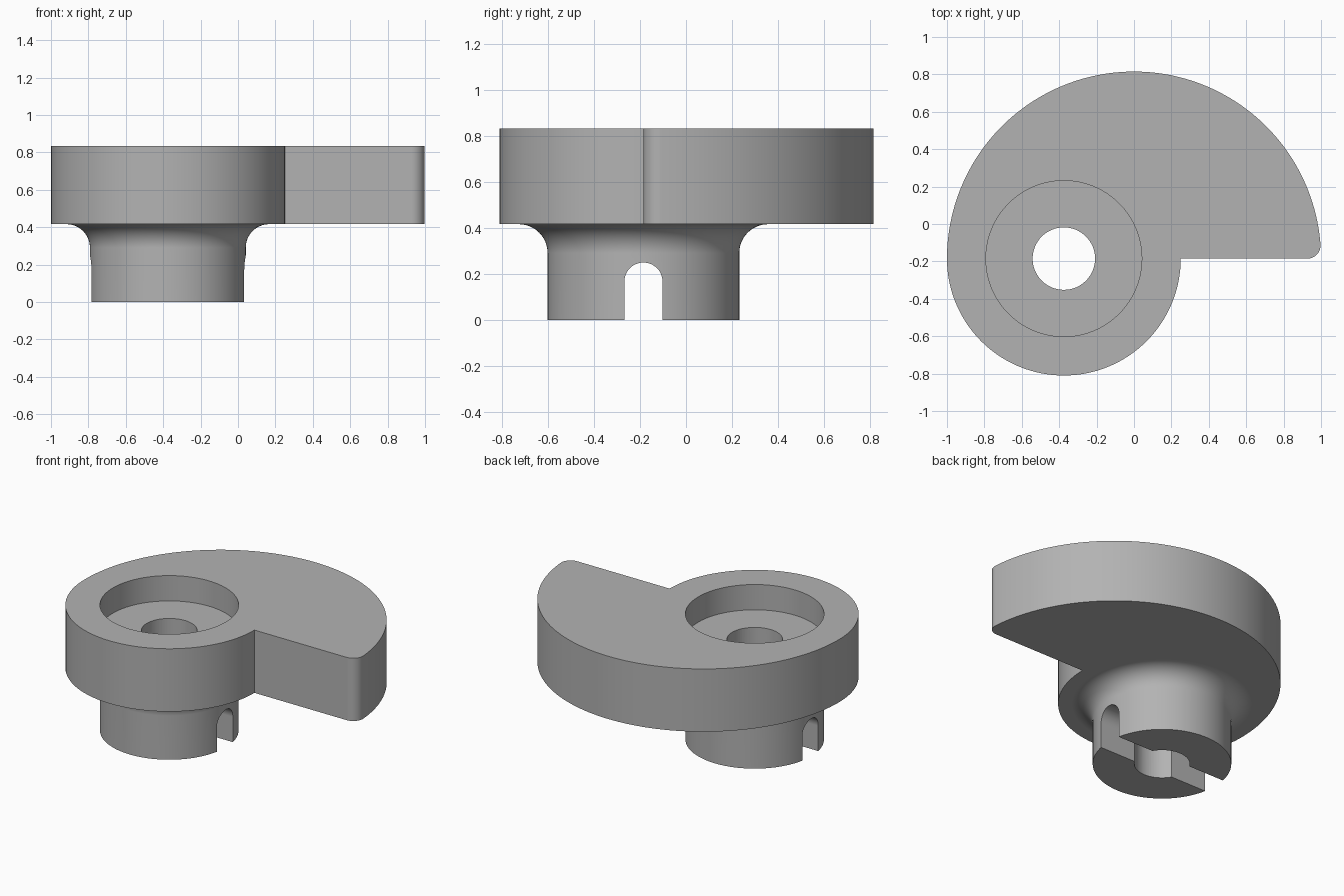
import bpy, bmesh, math
from mathutils import Vector

if "Cube" in bpy.data.objects:
    bpy.data.objects.remove(bpy.data.objects["Cube"], do_unlink=True)

AX, AY = -0.375, -0.185        # hub axis
UNIT = 0.4167                  # plate thickness, shaft radius and shaft height
TOP = 2 * UNIT
HUB_R, CAM_R, TIP_R = 0.625, 1.0, 0.07
HOLE_R, SLOT_R, FILLET = 0.167, 0.083, 0.125

grey = bpy.data.materials.new("grey")
grey.use_nodes = True
grey.diffuse_color = (0.45, 0.45, 0.45, 1)
grey.node_tree.nodes["Principled BSDF"].inputs["Base Color"].default_value = (0.45, 0.45, 0.45, 1)


def arc(cx, cy, r, a0, a1, n):
    """Points on an arc, angles in degrees."""
    angles = [math.radians(a0 + (a1 - a0) * i / n) for i in range(n + 1)]
    return [(cx + r * math.cos(a), cy + r * math.sin(a)) for a in angles]


def finish(bm, name):
    bmesh.ops.remove_doubles(bm, verts=bm.verts, dist=1e-5)
    bmesh.ops.recalc_face_normals(bm, faces=bm.faces)
    mesh = bpy.data.meshes.new(name)
    bm.to_mesh(mesh)
    bm.free()
    mesh.materials.append(grey)
    obj = bpy.data.objects.new(name, mesh)
    bpy.context.collection.objects.link(obj)
    return obj


def prism(name, points, direction):
    """Extrude a closed 3D outline along a direction."""
    bm = bmesh.new()
    face = bm.faces.new([bm.verts.new(p) for p in points])
    side = bmesh.ops.extrude_face_region(bm, geom=[face])
    moved = [v for v in side["geom"] if isinstance(v, bmesh.types.BMVert)]
    bmesh.ops.translate(bm, verts=moved, vec=direction)
    return finish(bm, name)


def lathe(name, profile, steps=128):
    """Spin a (radius, z) profile round the hub axis."""
    bm = bmesh.new()
    verts = [bm.verts.new((AX + r, AY, z)) for r, z in profile]
    edges = [bm.edges.new(pair) for pair in zip(verts, verts[1:])]
    bmesh.ops.spin(bm, geom=verts + edges, cent=(AX, AY, 0), axis=(0, 0, 1),
                   angle=2 * math.pi, steps=steps)
    return finish(bm, name)


# Cam plate: hub half circle, large half circle, rounded tip
tip_x = math.sqrt((CAM_R - TIP_R) ** 2 - TIP_R ** 2)
tip_angle = math.degrees(math.atan2(TIP_R, tip_x))
outline = arc(AX, AY, HUB_R, 360, 180, 64)
outline += arc(0, AY, CAM_R, 180, tip_angle, 96)[1:]
outline += arc(tip_x, AY + TIP_R, TIP_R, tip_angle, -90, 12)[1:]
cam = prism("cam_body", [(x, y, UNIT) for x, y in outline], Vector((0, 0, UNIT)))

# Shaft with a concave fillet under the plate
profile = [(0, 0), (UNIT, 0)]
profile += arc(UNIT + FILLET, UNIT - FILLET, FILLET, 180, 90, 12)
profile += [(UNIT + FILLET, 0.55), (0, 0.55)]
shaft = lathe("shaft", profile)

# Cutters: round recess, through hole, arched cross slot
recess = lathe("recess_cutter", [(0, TOP - 0.168), (UNIT, TOP - 0.168), (UNIT, 1), (0, 1)])
hole = lathe("hole_cutter", [(0, -0.2), (HOLE_R, -0.2), (HOLE_R, 1.1), (0, 1.1)], 64)
arch = [(AY - SLOT_R, -0.1)] + arc(AY, 0.167, SLOT_R, 180, 0, 24) + [(AY + SLOT_R, -0.1)]
slot = prism("slot_cutter", [(AX - 0.6, y, z) for y, z in arch], Vector((1.2, 0, 0)))

bpy.context.view_layer.objects.active = cam
for tool, mode in ((shaft, "UNION"), (recess, "DIFFERENCE"),
                   (hole, "DIFFERENCE"), (slot, "DIFFERENCE")):
    mod = cam.modifiers.new(tool.name, "BOOLEAN")
    mod.operation, mod.solver, mod.object = mode, "EXACT", tool
    bpy.ops.object.modifier_apply(modifier=mod.name)
    bpy.data.objects.remove(tool, do_unlink=True)

# Smooth round walls, crisp rims
bpy.ops.object.select_all(action="DESELECT")
cam.select_set(True)
bpy.ops.object.shade_smooth_by_angle(angle=math.radians(30))
weighted = cam.modifiers.new("weighted_normals", "WEIGHTED_NORMAL")
weighted.keep_sharp = True
